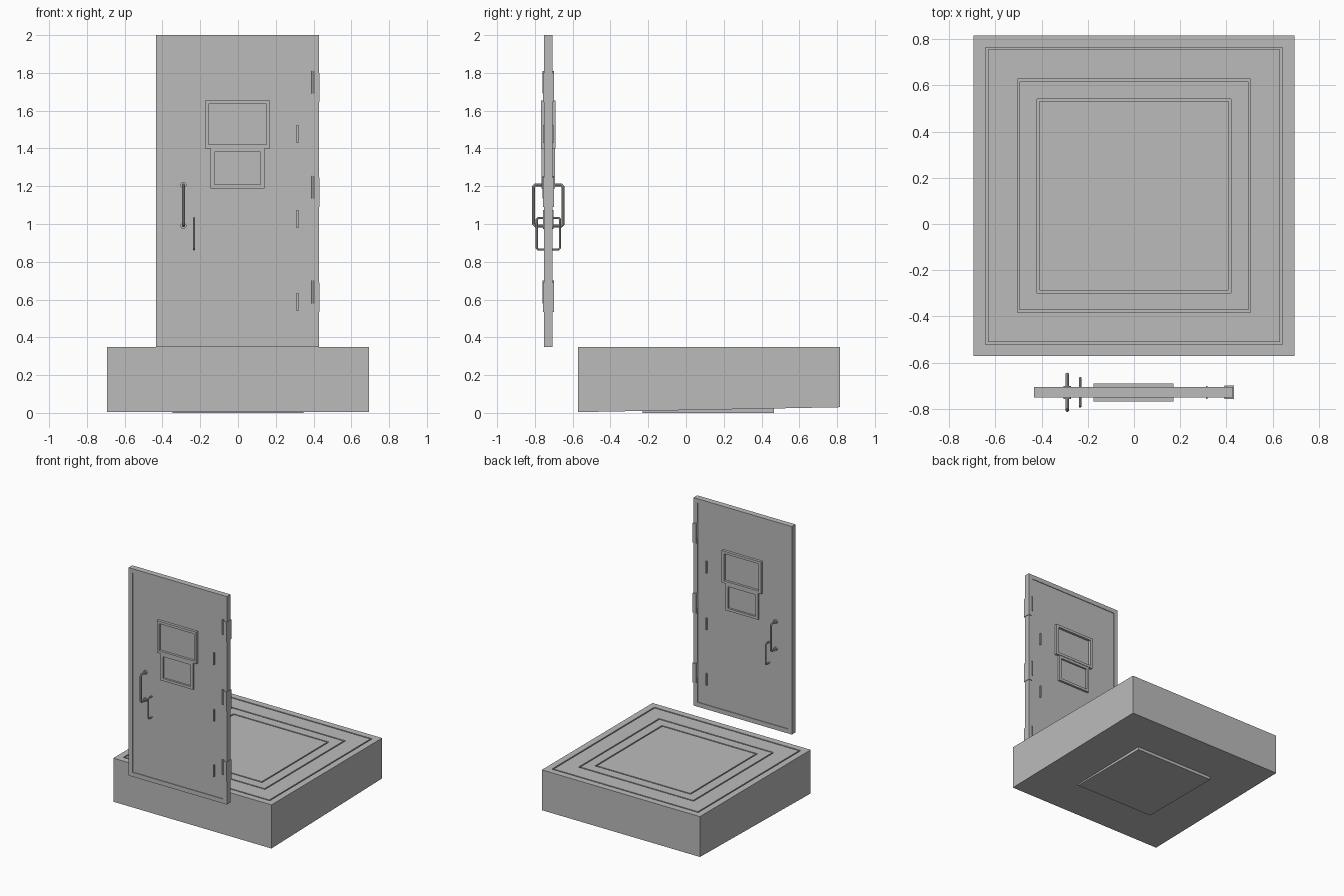
import bpy
import bmesh
from mathutils import Vector

cube = bpy.data.objects.get("Cube")
if cube:
    bpy.data.objects.remove(cube)

grey = bpy.data.materials.new("plain grey")
grey.use_nodes = True
COLOUR = (0.5, 0.5, 0.5, 1)
grey.diffuse_color = COLOUR
grey.node_tree.nodes["Principled BSDF"].inputs["Base Color"].default_value = COLOUR

DOOR_Y = -0.729


def add(name, bm):
    bmesh.ops.recalc_face_normals(bm, faces=bm.faces)
    mesh = bpy.data.meshes.new(name)
    bm.to_mesh(mesh)
    bm.free()
    mesh.materials.append(grey)
    obj = bpy.data.objects.new(name, mesh)
    bpy.context.collection.objects.link(obj)
    return obj


def loft(name, rings, place):
    """Skin rectangles (u0, u1, v0, v1, w) in order and cap both ends."""
    bm = bmesh.new()
    loops = []
    for u0, u1, v0, v1, w in rings:
        corners = ((u0, v0), (u1, v0), (u1, v1), (u0, v1))
        loops.append([bm.verts.new(place(u, v, w)) for u, v in corners])
    for a, b in zip(loops, loops[1:]):
        for i in range(4):
            j = (i + 1) % 4
            bm.faces.new((a[i], a[j], b[j], b[i]))
    bm.faces.new(loops[0])
    bm.faces.new(loops[-1])
    return add(name, bm)


def box(name, x, y, z):
    return loft(name, [(*x, *y, z[0]), (*x, *y, z[1])], lambda u, v, w: (u, v, w))


def inset(rect, d):
    return (rect[0] + d, rect[1] - d, rect[2] + d, rect[3] - d)


def upright(side):
    """Lay a loft on one side of the door, w measured from its middle."""
    return lambda u, v, w: (u, DOOR_Y + side * w, v)


# Base slab with three square grooves in the top and a slightly tilted underside
H = 0.694
TOP = 0.35
CENTRE_Y = 0.122
rings = [(-H, H, -H, H, 0), (-H, H, -H, H, TOP)]
for half in (0.643, 0.505, 0.42):
    inner = half - 0.01
    for h, z in ((half, TOP), (half, TOP - 0.012), (inner, TOP - 0.012), (inner, TOP)):
        rings.append((-h, h, -h, h, z))


def on_floor(u, v, w):
    return (u, v + CENTRE_Y, w if w else 0.004 + 0.026 * (v + H) / (2 * H))


loft("base_slab", rings, on_floor)
box("base_foot_pad", (-0.348, 0.348), (-0.23, 0.466), (0, 0.05))

# Door leaf with a shallow recessed panel on both sides
T = 0.023
DEPTH = 0.005
leaf = (-0.434, 0.428, TOP, 2.0)
panel = inset(leaf, 0.035)
side = [(leaf, T), (panel, T), (panel, T - DEPTH)]
rings = [(*r, -w) for r, w in reversed(side)] + [(*r, w) for r, w in side]
loft("door_leaf", rings, upright(1))


# Window frames, hinges and small latch fins on both sides
def window(name, rect, proud, s):
    hole = inset(rect, 0.02)
    loft(name, [(*rect, 0.01), (*rect, proud), (*hole, proud), (*hole, T - DEPTH + 0.002)],
         upright(s))


for label, s in (("front", -1), ("back", 1)):
    window(label + "_upper_window_frame", (-0.175, 0.17, 1.4, 1.655), 0.039, s)
    window(label + "_lower_window_frame", (-0.145, 0.139, 1.188, 1.4), 0.035, s)
    for i, z in enumerate((0.54, 0.98, 1.43)):
        y = sorted((DOOR_Y, DOOR_Y + s * 0.028))
        box(f"{label}_latch_fin_{i + 1}", (0.311, 0.319), y, (z, z + 0.095))

for i, z in enumerate((0.535, 1.09, 1.645)):
    box(f"hinge_plate_{i + 1}", (0.402, 0.432), (DOOR_Y - 0.029, DOOR_Y + 0.029), (z, z + 0.155))
    for label, s in (("front", -1), ("back", 1)):
        bm = bmesh.new()
        bmesh.ops.create_cone(bm, cap_ends=True, segments=12, radius1=0.006,
                              radius2=0.006, depth=0.12)
        bmesh.ops.translate(bm, verts=bm.verts,
                            vec=Vector((0.396, DOOR_Y + s * 0.024, z + 0.105)))
        add(f"{label}_hinge_pin_{i + 1}", bm)


# Handles: closed bars passing through the door
def handle(name, x, reach, z0, z1, radius, corner):
    curve = bpy.data.curves.new(name, "CURVE")
    curve.dimensions = "3D"
    curve.bevel_depth = radius
    curve.bevel_resolution = 2
    a, b = reach - radius, reach - radius - corner
    lo, hi = z0 + radius, z1 - radius
    path = [(a, lo + corner), (a, hi - corner), (b, hi), (-b, hi),
            (-a, hi - corner), (-a, lo + corner), (-b, lo), (b, lo)]
    spline = curve.splines.new("POLY")
    spline.points.add(len(path) - 1)
    for point, (y, z) in zip(spline.points, path):
        point.co = (x, DOOR_Y + y, z, 1)
    spline.use_cyclic_u = True
    curve.materials.append(grey)
    obj = bpy.data.objects.new(name, curve)
    bpy.context.collection.objects.link(obj)
    bpy.ops.object.select_all(action="DESELECT")
    obj.select_set(True)
    bpy.context.view_layer.objects.active = obj
    bpy.ops.object.convert(target="MESH")
    bpy.ops.object.shade_smooth_by_angle()


handle("pull_handle", -0.289, 0.086, 0.982, 1.215, 0.008, 0.01)
handle("lever_handle", -0.233, 0.067, 0.86, 1.037, 0.006, 0.006)

# Round collars where the pull handle meets the door
for i, z in enumerate((0.99, 1.207)):
    bm = bmesh.new()
    bmesh.ops.create_cone(bm, cap_ends=True, segments=16, radius1=0.016,
                          radius2=0.016, depth=0.056)
    for v in bm.verts:
        v.co = Vector((v.co.x - 0.289, v.co.z + DOOR_Y, v.co.y + z))
    add(f"pull_handle_collar_{i + 1}", bm)
